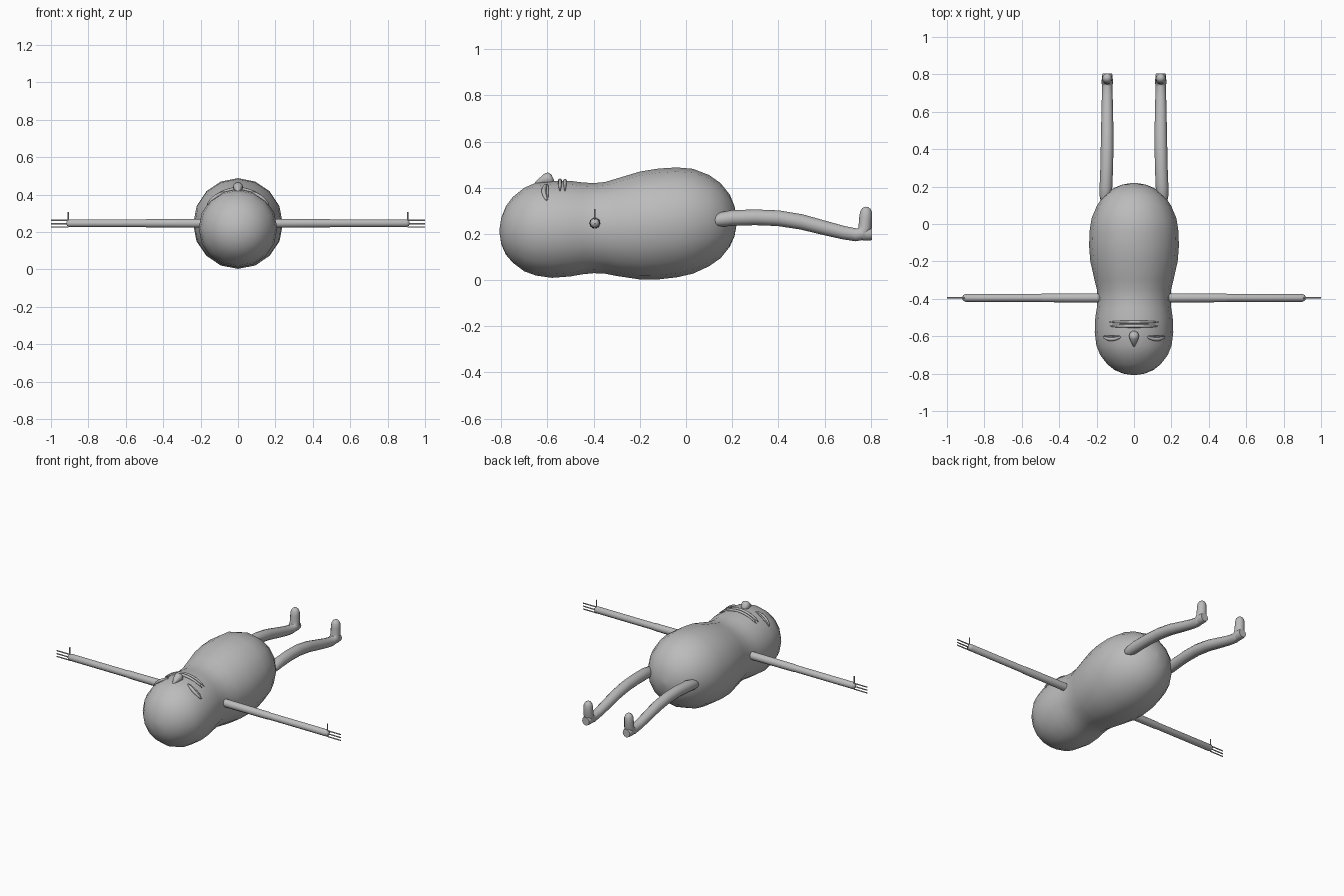
import bpy, bmesh, math
from mathutils import Vector

if "Cube" in bpy.data.objects:
    bpy.data.objects.remove(bpy.data.objects["Cube"])

grey = bpy.data.materials.new("plain_grey")
grey.diffuse_color = (0.5, 0.5, 0.5, 1)
grey.use_nodes = True
grey.node_tree.nodes["Principled BSDF"].inputs["Base Color"].default_value = grey.diffuse_color


def finish(name, bm, angle=50):
    """Turn a bmesh into a smooth shaded object."""
    bmesh.ops.recalc_face_normals(bm, faces=bm.faces)
    me = bpy.data.meshes.new(name)
    bm.to_mesh(me)
    bm.free()
    me.materials.append(grey)
    ob = bpy.data.objects.new(name, me)
    bpy.context.collection.objects.link(ob)
    bpy.ops.object.select_all(action='DESELECT')
    ob.select_set(True)
    bpy.context.view_layer.objects.active = ob
    bpy.ops.object.shade_smooth_by_angle(angle=math.radians(angle))
    return ob


def sweep(name, path, radii, segs, axis=None, side=(1, 0, 0), angle=50):
    """Skin round rings along a path; axis fixes the ring direction."""
    bm = bmesh.new()
    pts = [Vector(p) for p in path]
    rings = []
    for i, (p, r) in enumerate(zip(pts, radii)):
        t = Vector(axis) if axis else pts[min(i + 1, len(pts) - 1)] - pts[max(i - 1, 0)]
        t.normalize()
        u = Vector(side)
        u = (u - t * u.dot(t)).normalized()
        v = t.cross(u)
        rings.append([bm.verts.new(p + r * (u * math.cos(a) + v * math.sin(a)))
                      for a in (2 * math.pi * k / segs for k in range(segs))])
    for a, b in zip(rings, rings[1:]):
        for k in range(segs):
            n = (k + 1) % segs
            bm.faces.new((a[k], a[n], b[n], b[k]))
    bm.faces.new(rings[0])
    bm.faces.new(rings[-1])
    return finish(name, bm, angle)


# Head and body in one: y, bottom z, top z
profile = [(-.807, .20, .225), (-.80, .155, .27), (-.78, .11, .32), (-.75, .075, .36),
           (-.70, .038, .40), (-.65, .02, .422), (-.58, .01, .43), (-.50, .016, .43),
           (-.45, .025, .423), (-.40, .03, .42), (-.35, .028, .425), (-.30, .018, .44),
           (-.20, .003, .47), (-.12, .003, .483), (-.04, .012, .488), (.03, .028, .482),
           (.10, .06, .455), (.15, .095, .42), (.19, .145, .37), (.21, .19, .32),
           (.22, .245, .265)]
sweep("body", [(0, y, (a + b) / 2) for y, a, b in profile],
      [(b - a) / 2 for y, a, b in profile], 16, axis=(0, 1, 0), angle=80)


def face_arc(name, y, bow, a0, a1, r, thick):
    """Tapered ridge that wraps around the head."""
    n = 12
    path, radii = [], []
    for i in range(n + 1):
        f = i / n
        a = a0 + (a1 - a0) * f
        s = math.sin(math.pi * f)
        path.append((r * math.sin(a), y + bow * s, .22 + r * math.cos(a)))
        radii.append(thick * (.2 + .8 * s ** .5 if s > 0 else .2))
    sweep(name, path, radii, 8, side=(0, 1, 0))


# Mouth: two lips with a gap between
face_arc("upper_lip", -.546, 0, -.66, .66, .211, .009)
face_arc("lower_lip", -.524, 0, -.66, .66, .211, .008)

# Nose: narrow bridge growing to a rounded tip
sweep("nose", [(0, -.655, .418), (0, -.635, .428), (0, -.615, .437), (0, -.598, .440),
               (0, -.582, .434), (0, -.572, .425)],
      [.004, .014, .023, .027, .022, .008], 12, axis=(0, 1, 0), angle=80)

for s, label in ((-1, "left"), (1, "right")):
    # Closed eyelid, bowed towards the crown
    face_arc(label + "_eyelid", -.604, -.012, s * .34, s * .92, .207, .010)
    face_arc(label + "_eye_crease", -.600, 0, s * .34, s * .92, .209, .005)

    # Arm with a rounded end
    sweep(label + "_arm", [(s * x, -.395, .247) for x in (.15, .49, .5, .90, .912, .918)],
          [.025, .023, .021, .021, .016, .006], 10, side=(0, 1, 0))

    # Three fingers and a thumb
    for i, (x0, z) in enumerate(((.90, .263), (.90, .244), (.905, .226))):
        sweep(f"{label}_finger_{i + 1}", [(s * x0, -.395, z), (s * 1.0, -.395, z)],
              [.0035, .0035], 6, side=(0, 1, 0))
    sweep(label + "_thumb", [(s * .908, -.395, .25), (s * .908, -.395, .308)],
          [.0035, .0035], 6)

    # Leg, bent at the ankle into an upright foot: x, y, z, radius
    leg = [(.155, .115, .255, .012), (.155, .125, .257, .024), (.153, .15, .262, .031),
           (.15, .20, .269, .034), (.146, .30, .272, .034), (.144, .40, .268, .034),
           (.143, .50, .252, .033), (.143, .60, .226, .031), (.143, .68, .206, .029),
           (.143, .735, .196, .028), (.143, .766, .201, .031), (.143, .776, .23, .029),
           (.143, .778, .27, .028), (.143, .780, .295, .026), (.143, .781, .31, .018),
           (.143, .782, .317, .007)]
    sweep(label + "_leg", [(s * x, y, z) for x, y, z, r in leg], [p[3] for p in leg], 12)

    # Heel and flat sole
    sweep(label + "_sole", [(s * .143, .765, .20), (s * .143, .79, .20), (s * .143, .805, .198)],
          [.029, .029, .025], 12, axis=(0, 1, 0))
